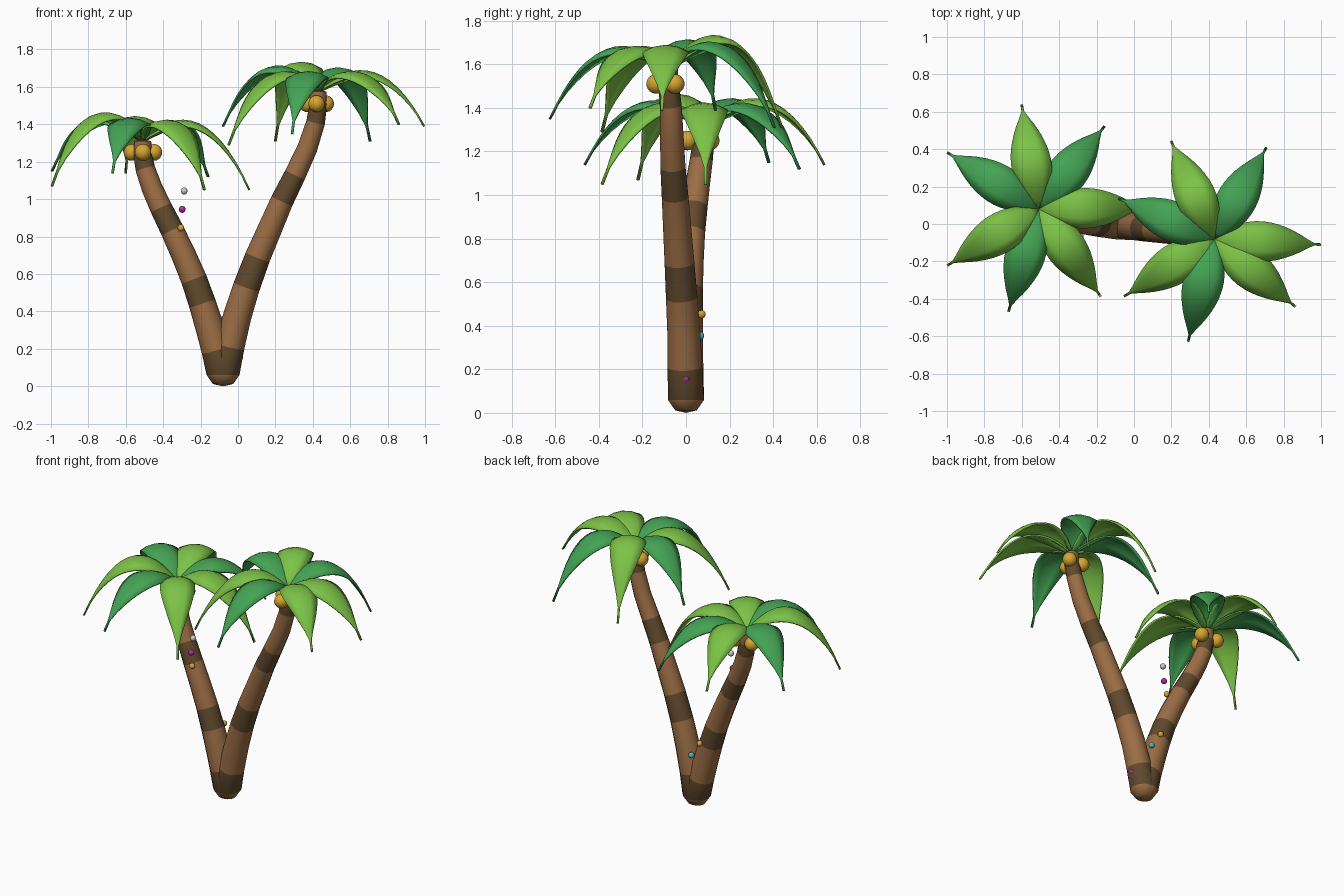
import bpy, bmesh, math
from mathutils import Vector

if "Cube" in bpy.data.objects:
    bpy.data.objects.remove(bpy.data.objects["Cube"])


def material(name, rgb):
    m = bpy.data.materials.new(name)
    m.diffuse_color = (*rgb, 1)
    m.use_nodes = True
    m.node_tree.nodes["Principled BSDF"].inputs["Base Color"].default_value = m.diffuse_color
    return m


BARK = material("light bark", (0.33, 0.155, 0.06))
DARK_BARK = material("dark bark", (0.12, 0.068, 0.027))
LIGHT_GREEN = material("light green", (0.20, 0.54, 0.062))
DARK_GREEN = material("dark green", (0.058, 0.37, 0.09))
GOLD = material("gold", (0.68, 0.38, 0.03))
CYAN = material("cyan", (0.06, 0.50, 0.60))
MAGENTA = material("magenta", (0.50, 0.02, 0.36))
GREY = material("pale grey", (0.58, 0.58, 0.55))


def make_object(name, bm, mats, angle=50):
    bmesh.ops.recalc_face_normals(bm, faces=bm.faces)
    me = bpy.data.meshes.new(name)
    bm.to_mesh(me)
    bm.free()
    for m in mats:
        me.materials.append(m)
    ob = bpy.data.objects.new(name, me)
    bpy.context.collection.objects.link(ob)
    bpy.context.view_layer.objects.active = ob
    ob.select_set(True)
    bpy.ops.object.shade_smooth_by_angle(angle=math.radians(angle))
    ob.select_set(False)
    return ob


def trunk(name, path, r0, r1, sides=12):
    """Tapered tube of rings square to the path; every third band is dark."""
    bm = bmesh.new()
    pts = [Vector(p) for p in path]
    n = len(pts) - 1
    specs = [(Vector((pts[0].x, pts[0].y, 0.012)), Vector((0, 0, 1)), r0 * 0.6)]
    for i, p in enumerate(pts):
        t = (pts[min(i + 1, n)] - pts[max(i - 1, 0)]).normalized()
        if i == 0:
            t = Vector((0, 0, 1))
        specs.append((p, t, r0 + (r1 - r0) * i / n))
    rings = []
    for p, t, r in specs:
        side = Vector((0, 1, 0)).cross(t).normalized()
        other = t.cross(side)
        rings.append([bm.verts.new(p + r * (math.cos(a) * side + math.sin(a) * other))
                      for a in (2 * math.pi * k / sides for k in range(sides))])
    for j in range(len(rings) - 1):
        for k in range(sides):
            l = (k + 1) % sides
            f = bm.faces.new((rings[j][k], rings[j][l], rings[j + 1][l], rings[j + 1][k]))
            f.material_index = 1 if j > 0 and (j - 1) % 3 == 0 else 0
    for ring, z in ((rings[0], -0.012), (rings[-1], 0.01)):
        c = bm.verts.new(sum((v.co for v in ring), Vector()) / sides + Vector((0, 0, z)))
        for k in range(sides):
            bm.faces.new((ring[k], ring[(k + 1) % sides], c))
    make_object(name, bm, [BARK, DARK_BARK])


def leaf(name, base, tip, peak, mat, steps=14):
    """Arched leaf with a slightly folded cross-section and a thin spike at the tip."""
    base, tip = Vector(base), Vector(tip)
    flat = Vector((tip.x - base.x, tip.y - base.y, 0))
    length, out = flat.length, flat.normalized()
    side = Vector((-out.y, out.x, 0))
    drop, rise = tip.z - base.z, peak - base.z
    c = rise + math.sqrt(rise * rise - rise * drop)
    bm = bmesh.new()
    rows = []
    for i in range(steps + 1):
        t = i / steps
        r = length * (1.1 * t * (1 - t) + t * t)
        z = 2 * t * (1 - t) * c + t * t * drop
        u = min(r / length / 0.93, 1)
        w = max(0.006, 0.106 * max(math.sin(math.pi * u ** 0.9), 0) ** 0.85)
        mid = base + out * r + Vector((0, 0, z))
        rows.append([bm.verts.new(mid + side * w * s - Vector((0, 0, 0.3 * w * s * s)))
                     for s in (-1, -0.5, 0, 0.5, 1)])
    for a, b in zip(rows, rows[1:]):
        for k in range(4):
            bm.faces.new((a[k], a[k + 1], b[k + 1], b[k]))
    ob = make_object(name, bm, [mat])
    mod = ob.modifiers.new("thickness", "SOLIDIFY")
    mod.thickness = 0.01
    mod.offset = 0


def ball(name, loc, r, mat, u=14, v=9):
    bm = bmesh.new()
    bmesh.ops.create_uvsphere(bm, u_segments=u, v_segments=v, radius=r)
    bmesh.ops.translate(bm, verts=bm.verts, vec=loc)
    make_object(name, bm, [mat], 60)


# Trunks
trunk("tall_trunk", [(-0.075, 0, 0.06), (-0.045, -0.005, 0.21), (-0.005, -0.01, 0.37),
                     (0.045, -0.02, 0.53), (0.105, -0.03, 0.69), (0.17, -0.04, 0.84),
                     (0.235, -0.05, 0.99), (0.305, -0.06, 1.13), (0.37, -0.065, 1.27),
                     (0.415, -0.07, 1.41), (0.43, -0.08, 1.51), (0.43, -0.08, 1.575)],
      0.083, 0.043)
trunk("short_trunk", [(-0.085, 0, 0.06), (-0.115, 0, 0.19), (-0.15, 0.002, 0.31),
                      (-0.19, 0.004, 0.44), (-0.235, 0.008, 0.57), (-0.29, 0.015, 0.70),
                      (-0.35, 0.025, 0.83), (-0.41, 0.04, 0.95), (-0.46, 0.055, 1.06),
                      (-0.495, 0.07, 1.16), (-0.51, 0.08, 1.24), (-0.51, 0.08, 1.31)],
      0.083, 0.046)

# Crowns: leaf tips (x, y, z) and arch height, colours alternate
crowns = {
    "tall": ((0.43, -0.08, 1.575), [
        (0.995, -0.11, 1.39, 1.685), (0.706, 0.406, 1.31, 1.70), (0.20, 0.44, 1.31, 1.73),
        (-0.08, 0.135, 1.39, 1.71), (-0.05, -0.385, 1.29, 1.68), (0.29, -0.625, 1.35, 1.68),
        (0.86, -0.44, 1.40, 1.68)]),
    "short": ((-0.51, 0.08, 1.31), [
        (0.06, 0.09, 1.05, 1.42), (-0.16, 0.52, 1.12, 1.42), (-0.60, 0.635, 1.14, 1.44),
        (-0.995, 0.38, 1.15, 1.44), (-0.995, -0.22, 1.07, 1.46), (-0.67, -0.465, 1.14, 1.43),
        (-0.18, -0.385, 1.05, 1.42)]),
}
for tree, (base, tips) in crowns.items():
    for i, (x, y, z, peak) in enumerate(tips):
        leaf(f"{tree}_leaf_{i + 1}", base, (x, y, z), peak,
             DARK_GREEN if i % 2 else LIGHT_GREEN)

# Coconuts, three under each crown
for tree, cx, cy, z, d in (("tall", 0.42, -0.08, 1.51, 0.057), ("short", -0.508, 0.075, 1.25, 0.068)):
    for i in range(3):
        a = math.radians(-90 + 120 * i)
        ball(f"{tree}_coconut_{i + 1}", (cx + d * math.cos(a), cy + d * math.sin(a), z), 0.045, GOLD)

# Small coloured lights spiralling up the short trunk
for i in range(10):
    h = 0.0985 * i
    a = math.radians(328 * h)
    ball(f"light_{i + 1}", (-0.06 - 0.285 * h + 0.07 * math.cos(a), 0.072 * math.sin(a), 0.157 + h),
         0.019, (MAGENTA, GREY, CYAN, GOLD)[i % 4], 10, 7)
